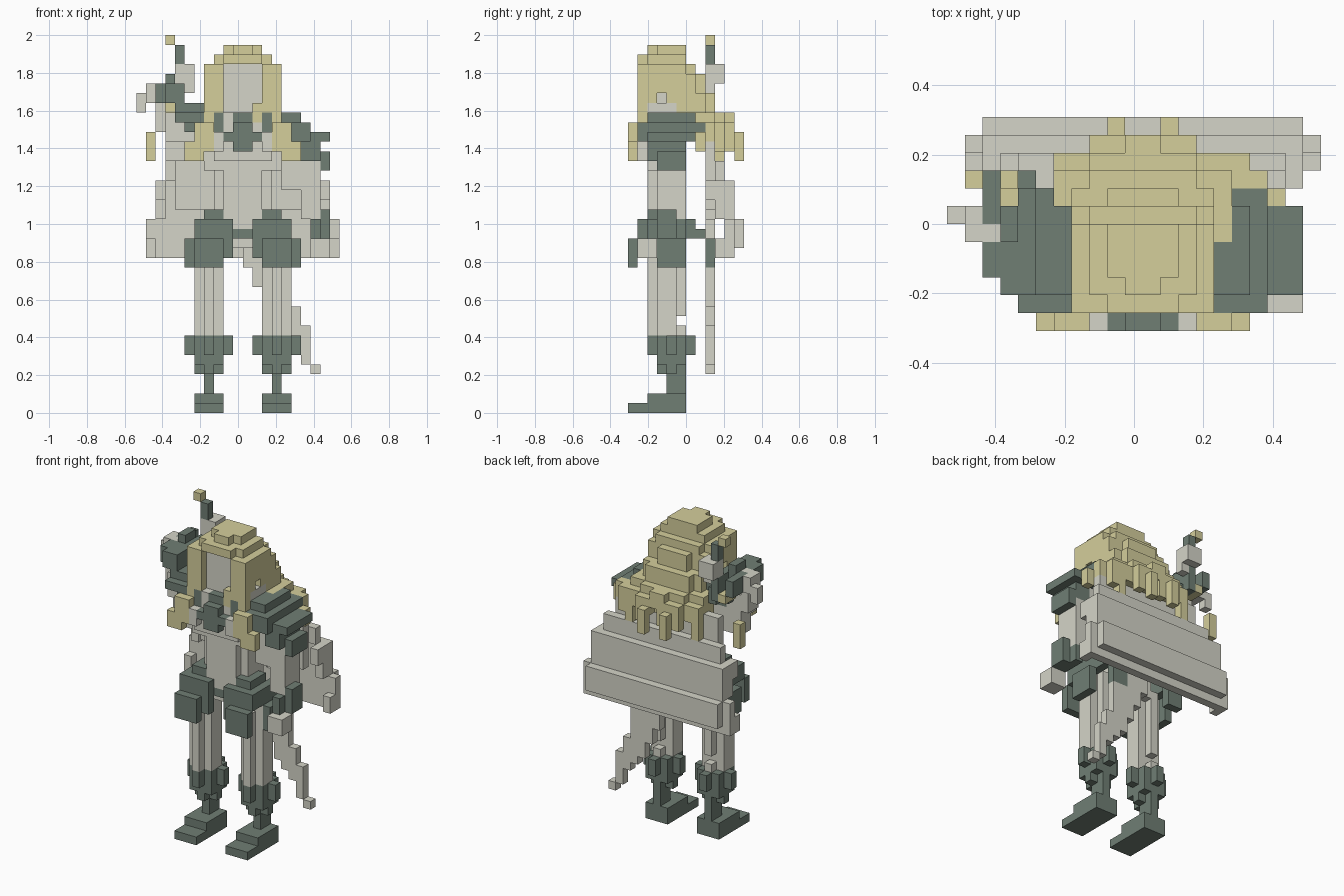
import bpy
import bmesh
from mathutils import Vector

if "Cube" in bpy.data.objects:
    bpy.data.objects.remove(bpy.data.objects["Cube"], do_unlink=True)

UNIT = 2 / 39               # edge length of one cell
ORIGIN = Vector((10.5, 6, 0))
MIDDLE = 11                 # symmetry plane of the body, in cells


def make_material(name, colour):
    mat = bpy.data.materials.new(name)
    mat.use_nodes = True
    mat.diffuse_color = (*colour, 1)
    mat.node_tree.nodes["Principled BSDF"].inputs["Base Color"].default_value = (*colour, 1)
    return mat


materials = {
    "cloth": make_material("pale grey", (.66, .66, .58)),
    "armour": make_material("slate green", (.16, .21, .175)),
    "gold": make_material("straw yellow", (.66, .62, .33)),
}
cells = {}                  # cell position -> part name
finish = {}                 # part name -> material key


def fill(part, kind, x, y, z):
    """Fill a block of cells; later blocks replace earlier ones."""
    finish[part] = kind
    for i in range(*x):
        for j in range(*y):
            for k in range(*z):
                cells[i, j, k] = part


def pair(part, kind, x, y, z):
    """Fill a block on the right side and its mirror on the left."""
    fill("right_" + part, kind, x, y, z)
    fill("left_" + part, kind, (2 * MIDDLE - x[1], 2 * MIDDLE - x[0]), y, z)


# Cape: tiers that flare out towards the hem
fill("cape", "cloth", x=(4, 18), y=(8, 9), z=(21, 29))
fill("cape", "cloth", x=(3, 19), y=(9, 10), z=(24, 26))
fill("cape", "cloth", x=(2, 20), y=(10, 11), z=(20, 24))
fill("cape", "cloth", x=(2, 20), y=(11, 12), z=(17, 20))
fill("cape", "cloth", x=(1, 21), y=(10, 11), z=(16, 20))
for side in (1, 20):
    fill("cape", "cloth", x=(side, side + 1), y=(9, 10), z=(16, 18))
for side in (2, 19):
    fill("cape", "cloth", x=(side, side + 1), y=(9, 10), z=(20, 24))
    fill("cape", "cloth", x=(side, side + 1), y=(8, 9), z=(22, 24))

# Torn sash trailing diagonally behind the left leg
for step, (low, high) in enumerate(((15, 21), (13, 21), (11, 20), (9, 18), (8, 15), (7, 11), (5, 9), (4, 5))):
    fill("sash", "cloth", x=(MIDDLE + step, MIDDLE + step + 1), y=(8, 9), z=(low, high))

# Legs, feet and greaves
pair("foot", "armour", x=(6, 9), y=(0, 6), z=(0, 1))
pair("foot", "armour", x=(6, 9), y=(2, 6), z=(1, 2))
pair("foot", "armour", x=(7, 8), y=(4, 6), z=(2, 4))
pair("leg", "cloth", x=(6, 9), y=(3, 5), z=(8, 18))
pair("leg", "cloth", x=(7, 8), y=(2, 5), z=(8, 17))
pair("leg", "cloth", x=(7, 8), y=(5, 6), z=(8, 9))
pair("leg", "cloth", x=(7, 8), y=(5, 6), z=(10, 18))
pair("greave", "armour", x=(7, 8), y=(3, 6), z=(4, 6))
pair("greave", "armour", x=(6, 9), y=(4, 5), z=(4, 6))
pair("greave", "armour", x=(6, 9), y=(3, 6), z=(5, 8))
pair("greave", "armour", x=(5, 10), y=(4, 5), z=(6, 8))
pair("greave", "armour", x=(7, 8), y=(2, 7), z=(6, 8))

# Torso
fill("torso", "cloth", x=(8, 14), y=(3, 6), z=(17, 26))
fill("torso", "cloth", x=(7, 15), y=(2, 6), z=(25, 31))
fill("torso", "cloth", x=(9, 13), y=(2, 3), z=(19, 25))
pair("bust", "cloth", x=(8, 11), y=(1, 2), z=(26, 29))
pair("bust", "cloth", x=(8, 9), y=(0, 1), z=(27, 29))

# Hip armour: a belt with hanging plates at the front, side and back
pair("hip_plate", "armour", x=(6, 10), y=(1, 3), z=(18, 20))
pair("hip_plate", "armour", x=(7, 9), y=(2, 5), z=(20, 21))
pair("hip_plate", "armour", x=(8, 10), y=(1, 2), z=(16, 18))
pair("hip_plate", "armour", x=(6, 9), y=(0, 1), z=(15, 18))
pair("hip_plate", "armour", x=(6, 7), y=(2, 7), z=(18, 20))
pair("hip_plate", "armour", x=(5, 6), y=(3, 6), z=(15, 18))
pair("hip_plate", "armour", x=(6, 7), y=(6, 8), z=(18, 19))
pair("hip_plate", "armour", x=(6, 8), y=(8, 9), z=(15, 18))
fill("belt", "armour", x=(10, 12), y=(2, 3), z=(18, 19))

# Head and collar
fill("head", "cloth", x=(8, 14), y=(2, 6), z=(31, 36))
fill("collar", "armour", x=(8, 14), y=(1, 6), z=(29, 31))
fill("collar", "armour", x=(9, 13), y=(0, 2), z=(28, 29))
fill("collar", "armour", x=(10, 12), y=(0, 2), z=(27, 30))
pair("chin_side", "cloth", x=(9, 10), y=(1, 2), z=(29, 31))

# Left arm hanging down, with stepped shoulder guard
fill("left_arm", "cloth", x=(15, 18), y=(3, 6), z=(23, 30))
fill("left_arm", "cloth", x=(17, 19), y=(3, 6), z=(20, 27))
fill("left_hand", "cloth", x=(18, 20), y=(1, 3), z=(16, 18))
fill("left_cuff", "armour", x=(18, 19), y=(2, 6), z=(18, 20))
fill("left_cuff", "armour", x=(19, 20), y=(3, 5), z=(18, 21))
fill("left_shoulder_guard", "armour", x=(15, 17), y=(2, 7), z=(30, 31))
fill("left_shoulder_guard", "armour", x=(15, 18), y=(1, 8), z=(29, 30))
fill("left_shoulder_guard", "armour", x=(17, 20), y=(2, 7), z=(28, 29))
fill("left_shoulder_guard", "armour", x=(16, 18), y=(1, 7), z=(28, 29))
fill("left_shoulder_guard", "armour", x=(17, 19), y=(2, 6), z=(26, 28))
fill("left_shoulder_guard", "armour", x=(19, 20), y=(3, 6), z=(25, 26))
fill("left_shoulder_guard", "armour", x=(18, 20), y=(3, 6), z=(26, 27))

# Right arm raised, with shoulder guard, elbow and fist
fill("right_arm", "cloth", x=(5, 8), y=(3, 6), z=(26, 31))
fill("right_arm", "cloth", x=(3, 6), y=(3, 6), z=(28, 31))
fill("right_arm", "cloth", x=(3, 5), y=(4, 6), z=(26, 28))
fill("right_arm", "cloth", x=(2, 3), y=(4, 6), z=(29, 32))
fill("right_arm", "cloth", x=(1, 2), y=(5, 7), z=(32, 34))
fill("right_arm", "cloth", x=(0, 1), y=(6, 7), z=(31, 33))
fill("right_shoulder_guard", "armour", x=(4, 7), y=(1, 7), z=(30, 31))
fill("right_shoulder_guard", "armour", x=(4, 7), y=(2, 7), z=(31, 32))
fill("right_shoulder_guard", "armour", x=(5, 7), y=(2, 6), z=(29, 30))
fill("right_shoulder_guard", "armour", x=(4, 5), y=(2, 7), z=(32, 33))
fill("right_shoulder_guard", "armour", x=(3, 5), y=(2, 6), z=(32, 34))
fill("right_shoulder_guard", "armour", x=(2, 3), y=(3, 7), z=(32, 34))
fill("right_elbow", "cloth", x=(2, 3), y=(5, 6), z=(32, 34))
fill("right_cuff", "armour", x=(2, 3), y=(7, 9), z=(32, 34))
fill("right_cuff", "armour", x=(3, 4), y=(5, 7), z=(33, 35))
fill("right_cuff", "armour", x=(4, 5), y=(6, 9), z=(31, 34))
fill("right_cuff", "armour", x=(5, 6), y=(6, 8), z=(30, 32))
fill("right_fist", "cloth", x=(4, 6), y=(8, 10), z=(34, 36))
fill("right_fist", "cloth", x=(5, 6), y=(8, 9), z=(33, 34))

# Weapon held over the shoulder
fill("weapon_grip", "armour", x=(4, 5), y=(8, 9), z=(36, 38))
fill("weapon_tip", "gold", x=(3, 4), y=(8, 9), z=(38, 39))
fill("weapon_pommel", "gold", x=(3, 4), y=(7, 9), z=(31, 32))
fill("weapon_tassel", "gold", x=(1, 2), y=(8, 9), z=(26, 29))

# Hair: crown, side curtains and layers sweeping back
fill("hair", "gold", x=(9, 13), y=(3, 6), z=(37, 38))
fill("hair", "gold", x=(10, 12), y=(2, 6), z=(37, 38))
fill("hair", "gold", x=(8, 14), y=(2, 6), z=(36, 37))
fill("hair", "gold", x=(9, 13), y=(1, 6), z=(36, 37))
fill("hair", "gold", x=(8, 14), y=(5, 7), z=(31, 36))
pair("hair_curtain", "gold", x=(7, 9), y=(1, 2), z=(31, 36))
pair("hair_curtain", "gold", x=(7, 8), y=(2, 6), z=(33, 36))
pair("hair_curtain", "gold", x=(7, 8), y=(5, 7), z=(30, 35))
pair("hair_curtain", "gold", x=(7, 8), y=(1, 2), z=(29, 32))
pair("cheek", "cloth", x=(7, 8), y=(2, 5), z=(31, 32))
pair("hair_curtain", "gold", x=(7, 8), y=(2, 3), z=(32, 33))
pair("hair_curtain", "gold", x=(7, 8), y=(4, 5), z=(32, 33))
fill("left_hair_curtain", "gold", x=(12, 13), y=(1, 2), z=(30, 32))
fill("hair", "gold", x=(7, 15), y=(6, 8), z=(28, 33))
fill("hair", "gold", x=(8, 14), y=(7, 9), z=(31, 33))
fill("hair", "gold", x=(9, 13), y=(7, 8), z=(33, 35))
fill("hair", "gold", x=(8, 14), y=(7, 10), z=(28, 31))
pair("hair_side", "gold", x=(6, 8), y=(7, 9), z=(28, 31))
pair("hair_side", "gold", x=(6, 8), y=(9, 10), z=(28, 30))
fill("left_hair_side", "gold", x=(15, 16), y=(5, 8), z=(30, 31))

# Separate locks at the front and back
pair("front_lock", "gold", x=(6, 8), y=(0, 1), z=(27, 30))
pair("front_lock", "gold", x=(5, 7), y=(0, 1), z=(26, 28))
fill("back_locks", "gold", x=(10, 12), y=(10, 11), z=(29, 31))
for start in (8, 10, 13):
    fill("back_locks", "gold", x=(start, start + 1), y=(10, 11), z=(27, 30))
pair("back_lock", "gold", x=(9, 10), y=(10, 11), z=(28, 30))
pair("back_lock", "gold", x=(9, 10), y=(11, 12), z=(26, 29))
pair("side_lock", "gold", x=(6, 7), y=(9, 10), z=(26, 29))
fill("left_side_lock", "gold", x=(15, 17), y=(9, 10), z=(27, 30))
fill("left_side_lock", "gold", x=(16, 18), y=(8, 9), z=(28, 30))
fill("left_side_lock", "gold", x=(18, 19), y=(7, 8), z=(27, 29))

# Each part keeps only the cell faces that touch empty space
AXES = [Vector(a) for a in ((1, 0, 0), (0, 1, 0), (0, 0, 1))]
for part, kind in finish.items():
    bm = bmesh.new()
    for cell in [c for c, owner in cells.items() if owner == part]:
        centre = Vector(cell) + Vector((.5, .5, .5))
        for n, axis in enumerate(AXES):
            for sign in (1, -1):
                if tuple(int(c) for c in Vector(cell) + axis * sign) in cells:
                    continue
                u, v = AXES[(n + 1) % 3] / 2, AXES[(n + 2) % 3] / 2 * sign
                middle = centre + axis * sign / 2
                corners = (middle - u - v, middle + u - v, middle + u + v, middle - u + v)
                bm.faces.new([bm.verts.new((c - ORIGIN) * UNIT) for c in corners])
    bmesh.ops.remove_doubles(bm, verts=bm.verts, dist=UNIT / 100)
    bmesh.ops.dissolve_limit(bm, angle_limit=.01, verts=bm.verts, edges=bm.edges)
    mesh = bpy.data.meshes.new(part)
    bm.to_mesh(mesh)
    bm.free()
    mesh.materials.append(materials[kind])
    bpy.context.collection.objects.link(bpy.data.objects.new(part, mesh))
